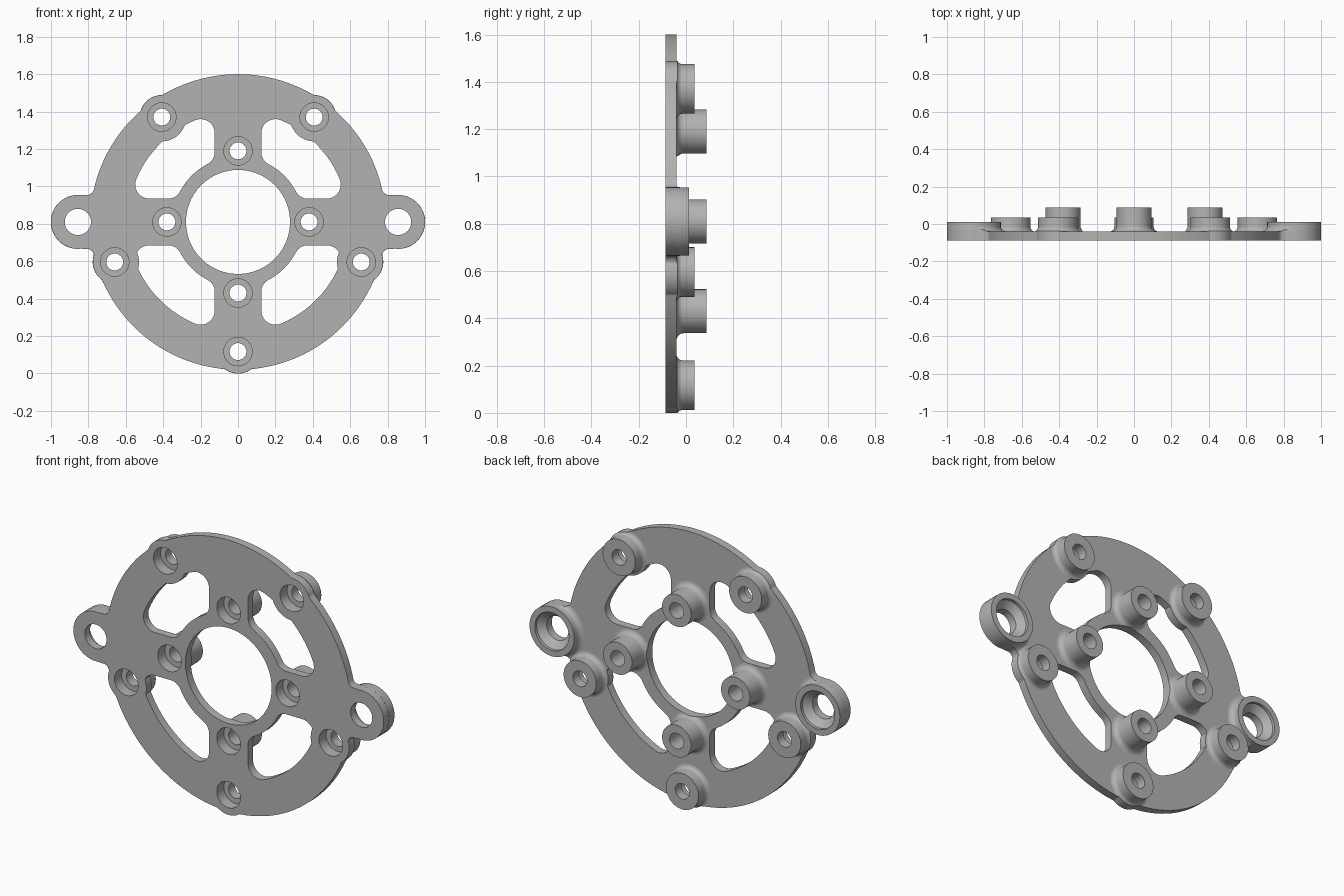
import bpy, bmesh
from math import sin, cos, pi, atan2, acos, asin, hypot, radians, sqrt

CZ = 0.81                        # height of the ring centre
FRONT, BACK = -0.087, -0.04      # faces of the flat plate
R = 0.79                         # plate radius
BORE = 0.278
SEG = 48

cube = bpy.data.objects.get("Cube")
if cube:
    bpy.data.objects.remove(cube, do_unlink=True)

grey = bpy.data.materials.new("machined_grey")
grey.use_nodes = True
grey.diffuse_color = (0.45, 0.45, 0.45, 1)
grey.node_tree.nodes["Principled BSDF"].inputs["Base Color"].default_value = (0.45, 0.45, 0.45, 1)


def finish(bm, name):
    bmesh.ops.recalc_face_normals(bm, faces=bm.faces)
    mesh = bpy.data.meshes.new(name)
    bm.to_mesh(mesh)
    bm.free()
    mesh.materials.append(grey)
    obj = bpy.data.objects.new(name, mesh)
    bpy.context.collection.objects.link(obj)
    return obj


def arc(cx, cz, r, a0, a1, n=10):
    return [(cx + r * cos(a0 + (a1 - a0) * i / n), cz + r * sin(a0 + (a1 - a0) * i / n))
            for i in range(n + 1)]


def prism(name, points, y0, y1):
    bm = bmesh.new()
    face = bm.faces.new([bm.verts.new((x, y0, z + CZ)) for x, z in points])
    out = bmesh.ops.extrude_face_region(bm, geom=[face])["geom"]
    verts = [v for v in out if isinstance(v, bmesh.types.BMVert)]
    bmesh.ops.translate(bm, verts=verts, vec=(0, y1 - y0, 0))
    return finish(bm, name)


def rod(x, z, r, n=SEG):
    """Round cutter through the full depth."""
    return prism("cutter", arc(x, z, r, 0, 2 * pi, n)[:-1], -0.3, 0.3)


def lathe(name, x, z, profile):
    """Closed (radius, y) profile turned about an axis along y."""
    bm = bmesh.new()
    rings = [[bm.verts.new((x + r * cos(2 * pi * i / SEG), y, CZ + z + r * sin(2 * pi * i / SEG)))
              for i in range(SEG)] for r, y in profile]
    for a, b in zip(rings, rings[1:] + rings[:1]):
        for i in range(SEG):
            j = (i + 1) % SEG
            bm.faces.new((a[i], a[j], b[j], b[i]))
    return finish(bm, name)


def boolean(obj, cutter, op="DIFFERENCE", keep=False):
    mod = obj.modifiers.new("cut", "BOOLEAN")
    mod.operation, mod.solver, mod.object = op, "EXACT", cutter
    bpy.context.view_layer.objects.active = obj
    bpy.ops.object.modifier_apply(modifier=mod.name)
    if not keep:
        bpy.data.objects.remove(cutter, do_unlink=True)


def bump(d, r, f, delta):
    """Outline of a round lobe at distance d, blended into the plate rim."""
    cx, cz = (R + f) * cos(delta), -(R + f) * sin(delta)
    end = atan2(-cz, d - cx)
    return (arc(cx, cz, f, pi - delta, end, 6) + arc(d, 0, r, end - pi, pi - end, 28)[1:-1]
            + arc(cx, -cz, f, -end, delta - pi, 6))


def outline():
    pad_d, pad_r, pf = 0.693, 0.117, 0.018
    pad_a = acos(((R + pf) ** 2 + pad_d ** 2 - (pad_r + pf) ** 2) / (2 * (R + pf) * pad_d))
    ear_f = 0.035
    ear_a = asin((0.144 + ear_f) / (R + ear_f))
    pad, ear = bump(pad_d, pad_r, pf, pad_a), bump(0.856, 0.144, ear_f, ear_a)
    lobes = [(radians(a), pad, pad_a) for a in (-90, -18, 54, 126, 198)]
    lobes += [(0, ear, ear_a), (pi, ear, ear_a)]
    lobes.sort(key=lambda lobe: lobe[0])
    points = []
    for i, (t, shape, half) in enumerate(lobes):
        points += [(x * cos(t) - z * sin(t), x * sin(t) + z * cos(t)) for x, z in shape]
        nxt = lobes[(i + 1) % len(lobes)]
        a0, a1 = t + half, nxt[0] - nxt[2]
        if a1 < a0 - pi:
            a1 += 2 * pi
        if a1 - a0 > 0.05:
            points += arc(0, 0, R, a0, a1, max(2, int((a1 - a0) / 0.04)))[1:-1]
    return points


def slot_points():
    """One rounded window between two spokes."""
    a, outer, inner, fo, fi = 0.125, 0.59, 0.35, 0.075, 0.07
    ox, oz = a + fo, sqrt((outer - fo) ** 2 - (a + fo) ** 2)
    ix, iz = a + fi, sqrt((inner + fi) ** 2 - (a + fi) ** 2)
    t, s = atan2(oz, ox), atan2(iz, ix)
    half = arc(0, 0, outer, pi / 4, t, 12)[:-1] + arc(ox, oz, fo, t, pi, 12)
    half += arc(ix, iz, fi, pi, pi + s, 10) + arc(0, 0, inner, s, pi / 4, 6)[1:]
    return half + [(z, x) for x, z in reversed(half[1:-1])]


# Bolt positions
outer_spots = [(0.693 * cos(radians(a)), 0.693 * sin(radians(a))) for a in (-90, -18, 54, 126, 198)]
inner_spots = [(0.38, 0), (0, 0.38), (-0.38, 0), (0, -0.38)]
ear_spots = [(0.856, 0), (-0.856, 0)]

# Plate with central bore, windows and bolt holes
rim = outline()
plate = prism("ring_plate", rim, FRONT, BACK)
clip = prism("clip", [(x * 1.001, z * 1.001) for x, z in rim], -0.3, 0.3)
boolean(clip, rod(0, 0, BORE, 96))
boolean(plate, rod(0, 0, BORE, 96))
for sx in (1, -1):
    for sz in (1, -1):
        slot = prism("slot", [(x * sx, z * sz) for x, z in slot_points()], -0.2, 0.2)
        for x, z in outer_spots:
            if x * sx > 0.1 and z * sz > 0:
                boolean(slot, rod(x, z, 0.13))
        boolean(plate, slot)
for x, z in outer_spots + inner_spots:
    boolean(plate, rod(x, z, 0.076))
for x, z in ear_spots:
    boolean(plate, rod(x, z, 0.07))


def boss(name, x, z, r, f, top, inside):
    """Tube standing on the plate back with a blended foot."""
    foot = arc(r + f, BACK + f, f, -pi / 2, -pi, 6)
    obj = lathe(name, x, z, foot + [(r, top)] + inside)
    boolean(obj, clip, "INTERSECT", keep=True)
    return obj


# Bosses and ear cups
LEDGE = -0.022
parts = [plate]
for name, spots, r, f, top in (("outer_boss", outer_spots, 0.105, 0.025, 0.035),
                               ("inner_boss", inner_spots, 0.093, 0.03, 0.087)):
    for x, z in spots:
        hole = [(0.045, top), (0.045, LEDGE), (0.076, LEDGE), (0.076, BACK)]
        parts.append(boss(name, x, z, r, f, top, hole))
for x, z in ear_spots:
    cup = [(0.11, 0.012), (0.11, -0.005), (0.07, BACK)]
    parts.append(boss("ear_cup", x, z, 0.144, 0.03, 0.012, cup))
bpy.data.objects.remove(clip, do_unlink=True)

# Smooth walls, crisp edges
bpy.ops.object.select_all(action="DESELECT")
for obj in parts:
    obj.select_set(True)
bpy.context.view_layer.objects.active = plate
bpy.ops.object.shade_smooth_by_angle(angle=radians(30))
